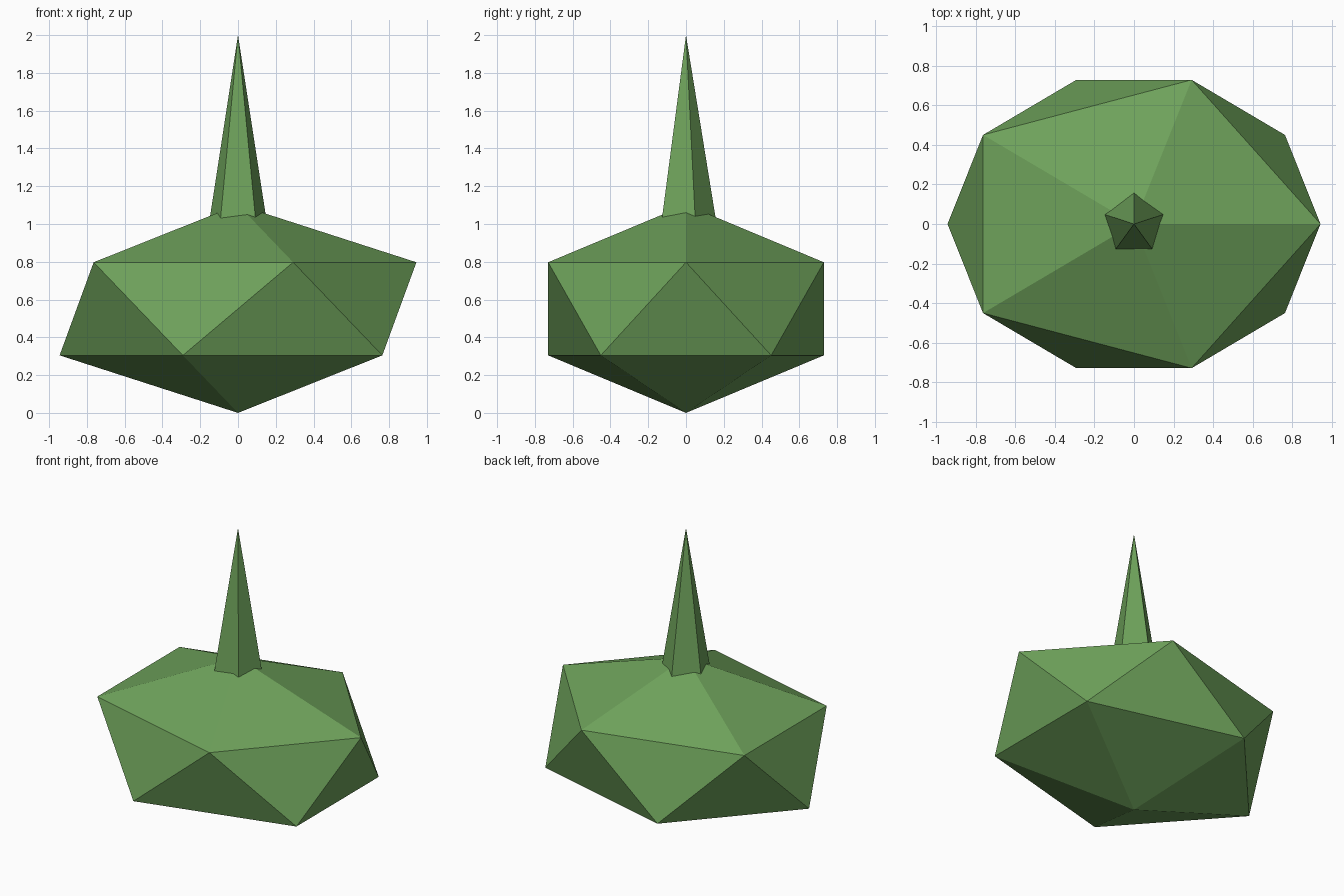
import bpy
import math

if "Cube" in bpy.data.objects:
    bpy.data.objects.remove(bpy.data.objects["Cube"])

green = bpy.data.materials.new("leaf_green")
green.diffuse_color = (0.156, 0.361, 0.104, 1.0)
green.use_nodes = True
green.node_tree.nodes["Principled BSDF"].inputs["Base Color"].default_value = green.diffuse_color


def finish(name):
    obj = bpy.context.object
    obj.name = name
    obj.data.name = name
    obj.data.materials.append(green)
    bpy.ops.object.shade_flat()
    return obj


# Faceted body: squashed icosahedron
bpy.ops.mesh.primitive_ico_sphere_add(subdivisions=1, radius=1, location=(0, 0, 0.551))
body = finish("faceted_body")
body.scale = (1.056, 0.858, 0.551)

# Spike: tall five-sided cone, its base sunk into the body
base_z, tip_z, taper = 0.95, 2.0, 0.162
height = tip_z - base_z
bpy.ops.mesh.primitive_cone_add(vertices=5, radius1=height * taper, radius2=0,
                                depth=height, location=(0, 0, base_z + height / 2))
spike = finish("top_spike")

# Turn the spike so that one corner points to the back (+y)
first = max(spike.data.vertices, key=lambda v: v.co.x ** 2 + v.co.y ** 2 + v.co.y * 0.01).co
spike.rotation_euler.z = math.pi / 2 - math.atan2(first.y, first.x)
